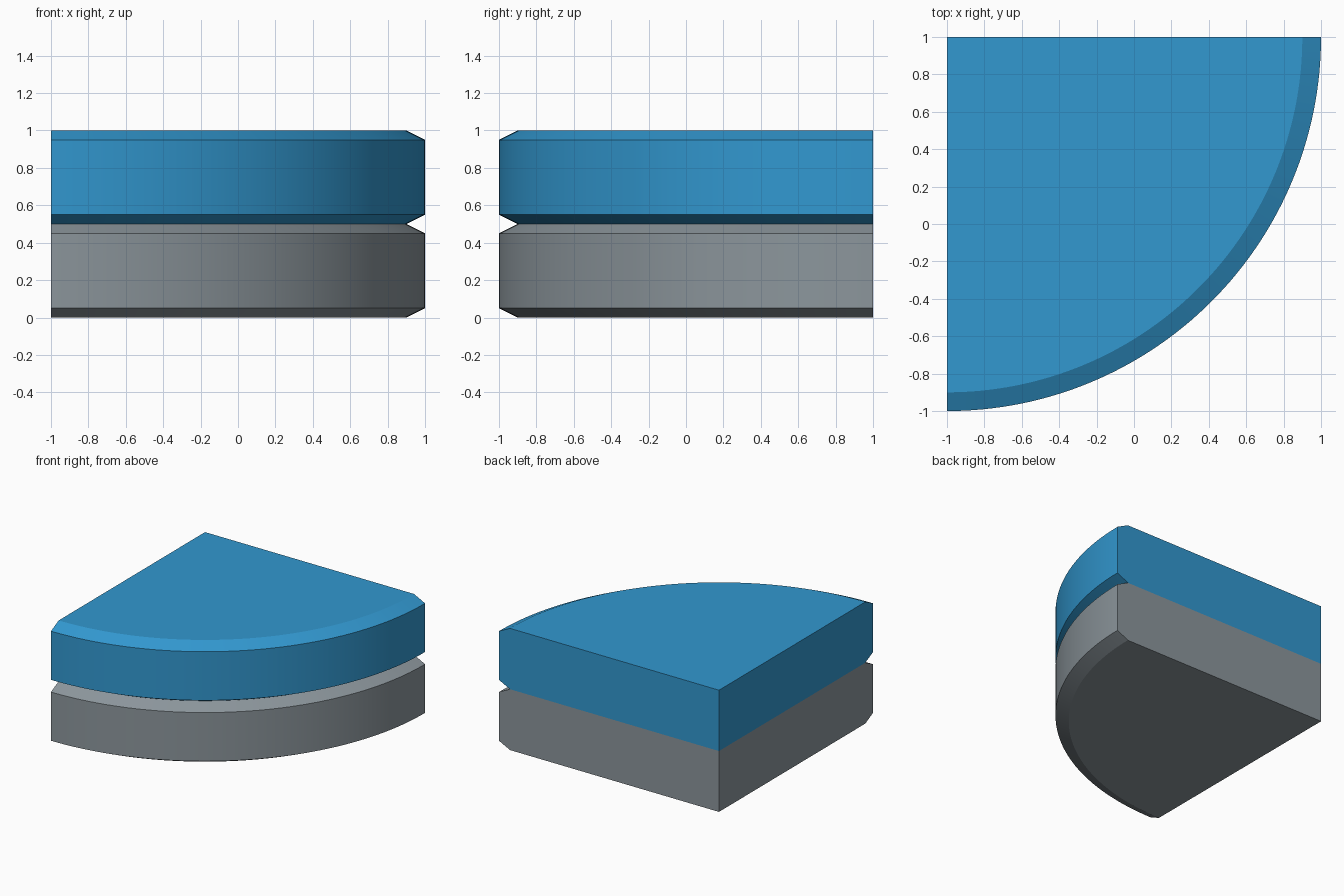
import bpy, bmesh, math

if "Cube" in bpy.data.objects:
    bpy.data.objects.remove(bpy.data.objects["Cube"])

CORNER = (-1.0, 1.0)   # corner of the quarter disc
STEPS = 64


def srgb(*rgb):
    return [((c / 255 + 0.055) / 1.055) ** 2.4 for c in rgb] + [1.0]


def material(name, rgb):
    m = bpy.data.materials.new(name)
    m.diffuse_color = srgb(*rgb)
    m.use_nodes = True
    m.node_tree.nodes["Principled BSDF"].inputs["Base Color"].default_value = m.diffuse_color
    return m


def quarter_slab(name, z0, mat):
    """Quarter disc of radius 2 and height 0.5 with a bevelled curved rim."""
    profile = [(1.9, z0), (2.0, z0 + 0.05), (2.0, z0 + 0.45), (1.9, z0 + 0.5)]
    bm = bmesh.new()
    rings = []
    for r, z in profile:
        ring = []
        for i in range(STEPS + 1):
            a = math.pi / 2 * (i / STEPS - 1)
            ring.append(bm.verts.new((CORNER[0] + r * math.cos(a),
                                      CORNER[1] + r * math.sin(a), z)))
        rings.append(ring)
    low = bm.verts.new((*CORNER, z0))
    high = bm.verts.new((*CORNER, z0 + 0.5))
    # curved rim
    for a, b in zip(rings, rings[1:]):
        for i in range(STEPS):
            bm.faces.new((a[i], a[i + 1], b[i + 1], b[i]))
    # bottom, top and the two straight sides
    bm.faces.new([low] + rings[0][::-1])
    bm.faces.new([high] + rings[-1])
    bm.faces.new([low] + [r[0] for r in rings] + [high])
    bm.faces.new([high] + [r[-1] for r in rings[::-1]] + [low])
    bmesh.ops.recalc_face_normals(bm, faces=bm.faces)
    mesh = bpy.data.meshes.new(name)
    bm.to_mesh(mesh)
    bm.free()
    mesh.materials.append(mat)
    ob = bpy.data.objects.new(name, mesh)
    bpy.context.collection.objects.link(ob)
    bpy.ops.object.select_all(action='DESELECT')
    ob.select_set(True)
    bpy.context.view_layer.objects.active = ob
    bpy.ops.object.shade_smooth_by_angle(angle=math.radians(15))


quarter_slab("lower_slab", 0.0, material("grey", (140, 150, 156)))
quarter_slab("upper_slab", 0.5, material("blue", (50, 152, 208)))
